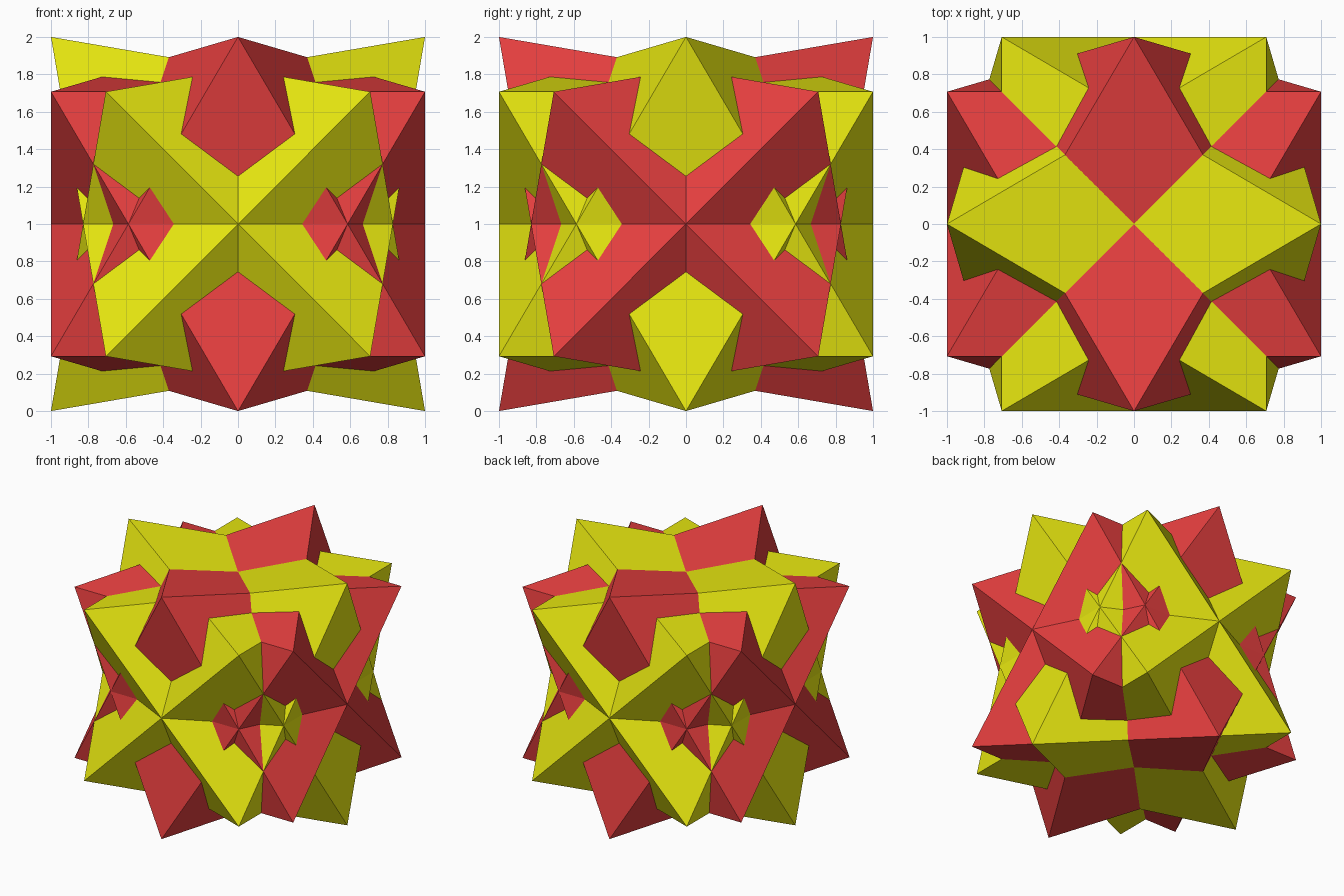
import bpy
import bmesh
import math
from mathutils import Matrix

if "Cube" in bpy.data.objects:
    bpy.data.objects.remove(bpy.data.objects["Cube"])

R = math.sqrt(2)  # centre-to-tip radius of every octahedron


def material(name, colour):
    m = bpy.data.materials.new(name)
    m.diffuse_color = (*colour, 1)
    m.use_nodes = True
    m.node_tree.nodes["Principled BSDF"].inputs["Base Color"].default_value = m.diffuse_color
    return m


def octahedron(name, tilt, turn, mat):
    """Octahedron twisted 45 degrees, tilted about y, then turned about z."""
    bm = bmesh.new()
    tips = [bm.verts.new(p) for p in
            ((R, 0, 0), (0, R, 0), (-R, 0, 0), (0, -R, 0))]
    top, bottom = bm.verts.new((0, 0, R)), bm.verts.new((0, 0, -R))
    for i in range(4):
        a, b = tips[i], tips[(i + 1) % 4]
        bm.faces.new((a, b, top))
        bm.faces.new((b, a, bottom))
    place = (Matrix.Translation((0, 0, 1))
             @ Matrix.Rotation(math.radians(turn), 4, 'Z')
             @ Matrix.Rotation(math.radians(tilt), 4, 'Y')
             @ Matrix.Rotation(math.radians(45), 4, 'Z'))
    bm.transform(place)
    mesh = bpy.data.meshes.new(name)
    bm.to_mesh(mesh)
    bm.free()
    mesh.materials.append(mat)
    bpy.context.collection.objects.link(bpy.data.objects.new(name, mesh))


yellow = material("yellow", (0.8, 0.8, 0.005))
red = material("red", (0.8, 0.05, 0.05))

# Two crossed pairs of interpenetrating octahedra
for colour, mat, turn in (("yellow", yellow, 0), ("red", red, 90)):
    for side, tilt in (("left", -45), ("right", 45)):
        octahedron(f"{colour}_octahedron_{side}", tilt, turn, mat)
